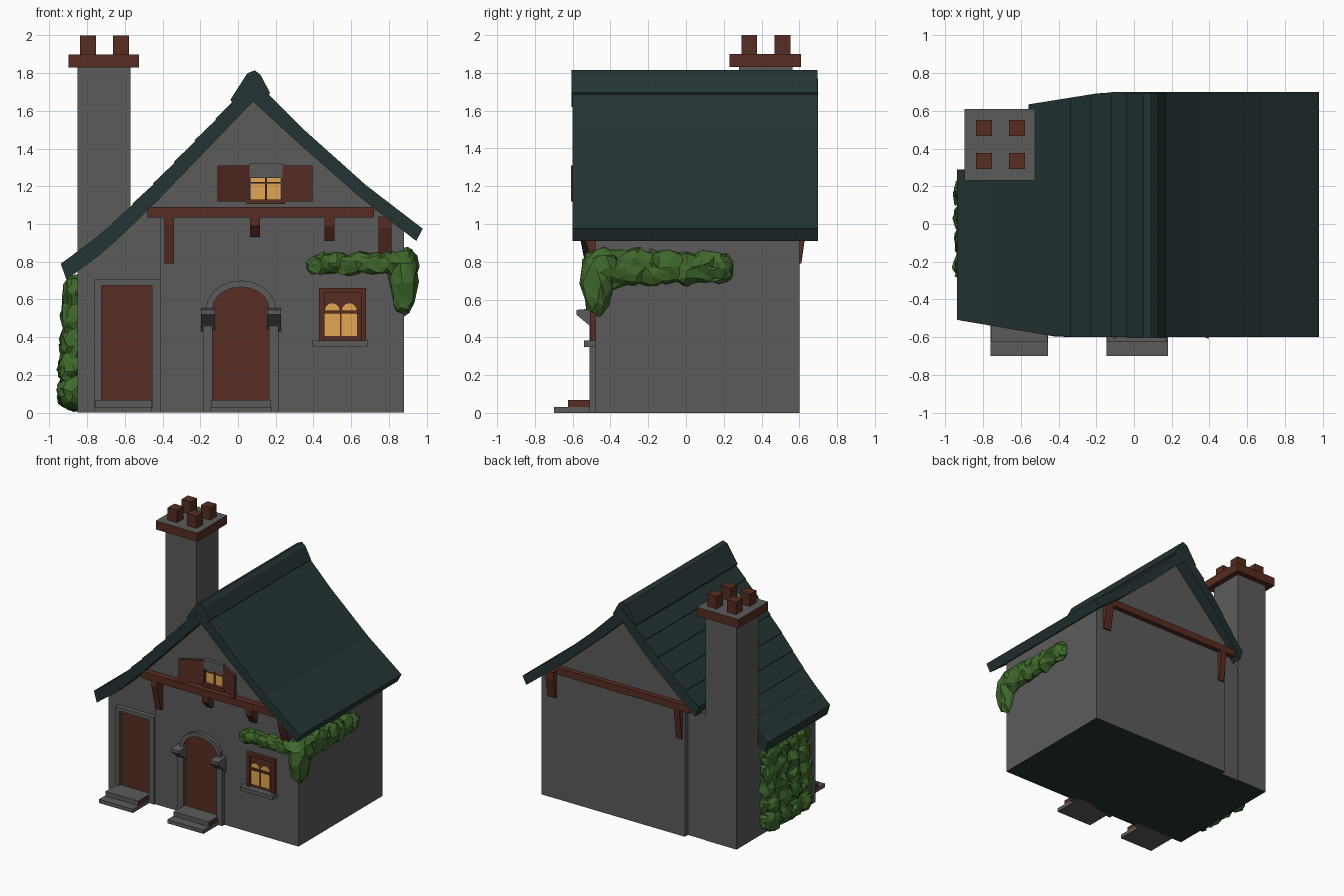
import bpy, bmesh, math, random
from mathutils import Vector

if "Cube" in bpy.data.objects:
    bpy.data.objects.remove(bpy.data.objects["Cube"])

random.seed(4)


def material(name, r, g, b):
    m = bpy.data.materials.new(name)
    m.diffuse_color = (r, g, b, 1)
    m.use_nodes = True
    m.node_tree.nodes["Principled BSDF"].inputs["Base Color"].default_value = m.diffuse_color
    return m


STONE = material("grey stone", 0.105, 0.105, 0.105)
ROOF = material("dark slate", 0.018, 0.034, 0.034)
WOOD = material("red brown wood", 0.098, 0.026, 0.016)
LEAF = material("ivy green", 0.05, 0.14, 0.025)
GLOW = material("lit glass", 0.75, 0.38, 0.085)


def prism(name, pts, a, b, axis, mat, mat2=None, rule=None):
    """Extrude a 2D profile from a to b along an axis. b/a may be a function of the first coordinate.
    Faces whose normal passes the rule take the second material."""
    def put(p, d):
        d = d(p[0]) if callable(d) else d
        return {"x": (d, p[0], p[1]), "y": (p[0], d, p[1]), "z": (p[0], p[1], d)}[axis]
    bm = bmesh.new()
    lo = [bm.verts.new(put(p, a)) for p in pts]
    hi = [bm.verts.new(put(p, b)) for p in pts]
    bm.faces.new(lo)
    bm.faces.new(hi[::-1])
    for i in range(len(pts)):
        j = (i + 1) % len(pts)
        bm.faces.new((lo[i], hi[i], hi[j], lo[j]))
    bmesh.ops.recalc_face_normals(bm, faces=bm.faces)
    me = bpy.data.meshes.new(name)
    me.materials.append(mat)
    if mat2:
        me.materials.append(mat2)
        for f in bm.faces:
            f.material_index = int(rule(f.normal))
    bm.to_mesh(me)
    bm.free()
    ob = bpy.data.objects.new(name, me)
    bpy.context.collection.objects.link(ob)
    return ob


def box(name, x0, x1, y0, y1, z0, z1, mat, mat2=None, rule=None):
    return prism(name, [(x0, z0), (x1, z0), (x1, z1), (x0, z1)], y0, y1, "y", mat, mat2, rule)


def arch(x0, x1, z0, spring, rise, n=10):
    c, r = (x0 + x1) / 2, (x1 - x0) / 2
    return [(x0, z0), (x1, z0)] + [(c + r * math.cos(math.pi * i / n),
                                    spring + rise * math.sin(math.pi * i / n)) for i in range(n + 1)]


def down(n):
    return n.z < -0.7


# Walls: main house, lower side wing, slightly jettied front gable
prism("main_house", [(-0.41, 0), (0.88, 0), (0.88, 0.97), (0.5, 1.28), (0.08, 1.67), (-0.41, 1.17)],
      -0.48, 0.60, "y", STONE, ROOF, down)
prism("side_wing", [(-0.85, 0), (-0.40, 0), (-0.40, 1.16), (-0.85, 0.75)],
      -0.45, 0.56, "y", STONE, ROOF, down)
prism("front_gable", [(-0.5, 1.07), (0.76, 1.07), (0.5, 1.28), (0.08, 1.67)], -0.50, -0.47, "y", STONE)

# Right roof slope, with a gentle sag
prism("right_roof", [(0.08, 1.77), (0.35, 1.50), (0.68, 1.205), (0.98, 0.975), (0.945, 0.91),
                     (0.65, 1.14), (0.33, 1.42), (0.08, 1.65)], -0.60, 0.70, "y", ROOF)


def lerp_path(path, x):
    for (x0, z0), (x1, z1) in zip(path, path[1:]):
        if x1 <= x <= x0:
            return z0 + (z1 - z0) * (x - x0) / (x1 - x0)
    return path[-1][1]


# Left roof slope: overlapping slate rows, cut back around the chimney
UNDER = [(0.08, 1.65), (-0.45, 1.10), (-0.70, 0.86), (-0.93, 0.69)]


def front_edge(x):
    return -0.60 + max(0, -0.4 - x) * 0.17


def back_edge(x):
    return 0.28 if x < -0.57 else 0.70 - max(0, -0.15 - x) * 0.16


rows = [0.08, -0.09, -0.20, -0.31, -0.42, -0.53, -0.64, -0.74, -0.84, -0.91]
for i, (xa, xb) in enumerate(zip(rows, rows[1:])):
    za, zb = lerp_path(UNDER, xa), lerp_path(UNDER, xb)
    xe = xb - 0.03
    row_back = back_edge if xe > -0.57 else 0.29
    prism(f"slate_row_{i + 1}", [(xa, za), (xb, zb), (xe, zb + 0.085), (xa, za + 0.105)],
          front_edge, row_back, "y", ROOF)

# Ridge cap
prism("ridge_cap", [(-0.04, 1.66), (0.05, 1.80), (0.09, 1.815), (0.12, 1.79), (0.17, 1.695), (0.15, 1.67),
                    (0.08, 1.74), (-0.02, 1.62)], -0.605, 0.695, "y", ROOF)

# Chimney with brick cap and four pots
box("chimney_stack", -0.85, -0.57, 0.28, 0.565, 0, 1.84, STONE, ROOF, down)
box("chimney_cap", -0.90, -0.525, 0.23, 0.61, 1.83, 1.90, WOOD, STONE, lambda n: n.z > 0.7)
for i, x in enumerate((-0.795, -0.62)):
    for j, y in enumerate((0.335, 0.51)):
        box(f"chimney_pot_{i}_{j}", x - 0.042, x + 0.042, y - 0.042, y + 0.042, 1.89, 2.0, WOOD)

# Timber beams and triangular brackets, front and back
for side, wall, out in (("front", -0.475, -0.555), ("back", 0.595, 0.64)):
    box(f"{side}_beam", -0.48, 0.72, min(wall, out), max(wall, out), 1.035, 1.09, WOOD)
    for k, (x, w, z0, z1) in enumerate(((-0.365, 0.025, 0.79, 1.06), (0.78, 0.035, 0.82, 1.04),
                                        (0.09, 0.027, 0.93, 1.05), (0.485, 0.027, 0.91, 1.05))):
        if side == "back" and k > 1:
            continue
        prism(f"{side}_bracket_{k + 1}", [(wall, z0), (wall, z1), (out, z1), (out, z1 - 0.06),
                                          (wall + (out - wall) * 0.35, z0)], x - w, x + w, "x", WOOD)

# Square side door with stone frame
box("side_door", -0.73, -0.45, -0.465, -0.44, 0.06, 0.685, WOOD)
box("side_door_left_jamb", -0.76, -0.725, -0.49, -0.44, 0, 0.70, STONE)
box("side_door_right_jamb", -0.455, -0.41, -0.49, -0.44, 0, 0.70, STONE)
box("side_door_lintel", -0.76, -0.41, -0.49, -0.44, 0.675, 0.705, STONE)

# Arched front door with ring, posts and projecting capitals
prism("front_door", arch(-0.14, 0.17, 0.05, 0.55, 0.115), -0.488, -0.47, "y", WOOD)
outer = arch(-0.17, 0.20, 0, 0.55, 0.15)[2:]
inner = arch(-0.135, 0.165, 0, 0.55, 0.115)[2:]
for i in range(len(outer) - 1):
    prism(f"arch_stone_{i + 1}", [outer[i], outer[i + 1], inner[i + 1], inner[i]], -0.51, -0.47, "y", STONE)
for side, x0, x1 in (("left", -0.185, -0.135), ("right", 0.165, 0.215)):
    box(f"{side}_door_post", x0, x1, -0.51, -0.47, 0, 0.53, STONE)
    prism(f"{side}_door_capital", [(-0.47, 0.42), (-0.47, 0.555), (-0.58, 0.545), (-0.58, 0.52), (-0.52, 0.47)],
          x0 - 0.012, x1 + 0.012, "x", STONE)

# Two-tier doorsteps, upper tier with brick ends
for name, x0, x1 in (("side", -0.76, -0.455), ("front", -0.145, 0.18)):
    box(f"{name}_lower_step", x0, x1, -0.70, -0.44, 0, 0.03, STONE)
    box(f"{name}_upper_step", x0 + 0.005, x1 - 0.005, -0.625, -0.44, 0.03, 0.067, STONE, WOOD,
        lambda n: abs(n.x) > 0.7)

# Ground-floor window: stone surround, wooden frame, two arched glowing panes, sill
box("window_back", 0.44, 0.67, -0.487, -0.47, 0.38, 0.65, WOOD)
for name, x0, x1, z0, z1 in (("left", 0.43, 0.458, 0.38, 0.66), ("right", 0.652, 0.68, 0.38, 0.66),
                             ("top", 0.43, 0.68, 0.635, 0.66), ("middle", 0.458, 0.652, 0.525, 0.54)):
    box(f"window_frame_{name}", x0, x1, -0.508, -0.47, z0, z1, WOOD)
for name, x0, x1 in (("left", 0.46, 0.54), ("right", 0.55, 0.63)):
    prism(f"window_pane_{name}", arch(x0, x1, 0.405, 0.54, 0.04, 6), -0.493, -0.486, "y", GLOW)
box("window_sill", 0.395, 0.69, -0.54, -0.47, 0.35, 0.382, STONE)

# Attic window: glowing glass, bars, stone hood, open shutters
box("attic_glass", 0.07, 0.225, -0.507, -0.498, 1.13, 1.245, GLOW)
box("attic_bar_upright", 0.142, 0.153, -0.515, -0.498, 1.13, 1.245, WOOD)
box("attic_bar_cross", 0.07, 0.225, -0.515, -0.498, 1.215, 1.224, WOOD)
box("attic_hood", 0.06, 0.235, -0.53, -0.498, 1.245, 1.32, STONE)
box("attic_sill", 0.045, 0.25, -0.535, -0.498, 1.105, 1.13, WOOD)
for name, h, e in (("left", 0.06, -0.11), ("right", 0.23, 0.395)):
    prism(f"{name}_shutter", [(h, -0.50), (h, -0.525), (e, -0.61), (e, -0.585)], 1.12, 1.31, "z", WOOD)


def ivy(name, blobs):
    """Fuse ellipsoids (centre, radii) into one ragged faceted clump."""
    bm = bmesh.new()
    for x, y, z, rx, ry, rz in blobs:
        made = bmesh.ops.create_icosphere(bm, subdivisions=2, radius=1)["verts"]
        for v in made:
            v.co = Vector((x + v.co.x * rx, y + v.co.y * ry, z + v.co.z * rz))
    me = bpy.data.meshes.new(name)
    bm.to_mesh(me)
    bm.free()
    ob = bpy.data.objects.new(name, me)
    bpy.context.collection.objects.link(ob)
    fuse = ob.modifiers.new("fuse", "REMESH")
    fuse.mode, fuse.voxel_size = "VOXEL", 0.02
    ob.modifiers.new("facet", "DECIMATE").ratio = 0.22
    bpy.context.view_layer.objects.active = ob
    ob.select_set(True)
    bpy.ops.object.convert(target="MESH")
    ob.select_set(False)
    for v in ob.data.vertices:
        v.co += Vector([random.uniform(-0.012, 0.012) for _ in range(3)])
    ob.data.shade_flat()
    ob.data.materials.clear()
    ob.data.materials.append(LEAF)


# Ivy over the window, around the corner and along the right wall; and a sheet on the left wall
corner = [(0.88, -0.47, 0.69, 0.08, 0.09, 0.18), (0.88, -0.43, 0.78, 0.08, 0.10, 0.10)]
strip = [(0.43 + 0.075 * i, -0.49, 0.785 + 0.015 * (i % 2), 0.065, 0.055, 0.06) for i in range(6)]
run = [(0.89, -0.36 + 0.09 * i, 0.765 + 0.008 * (i % 2), 0.06, 0.08, 0.11 - 0.004 * i) for i in range(7)]
ivy("corner_ivy", corner + strip + run)
ivy("left_wall_ivy", [(-0.86, -0.23 + 0.135 * i, 0.11 + 0.13 * j, 0.105 - 0.008 * j, 0.10, 0.10)
                      for i in range(4) for j in range(5)])
